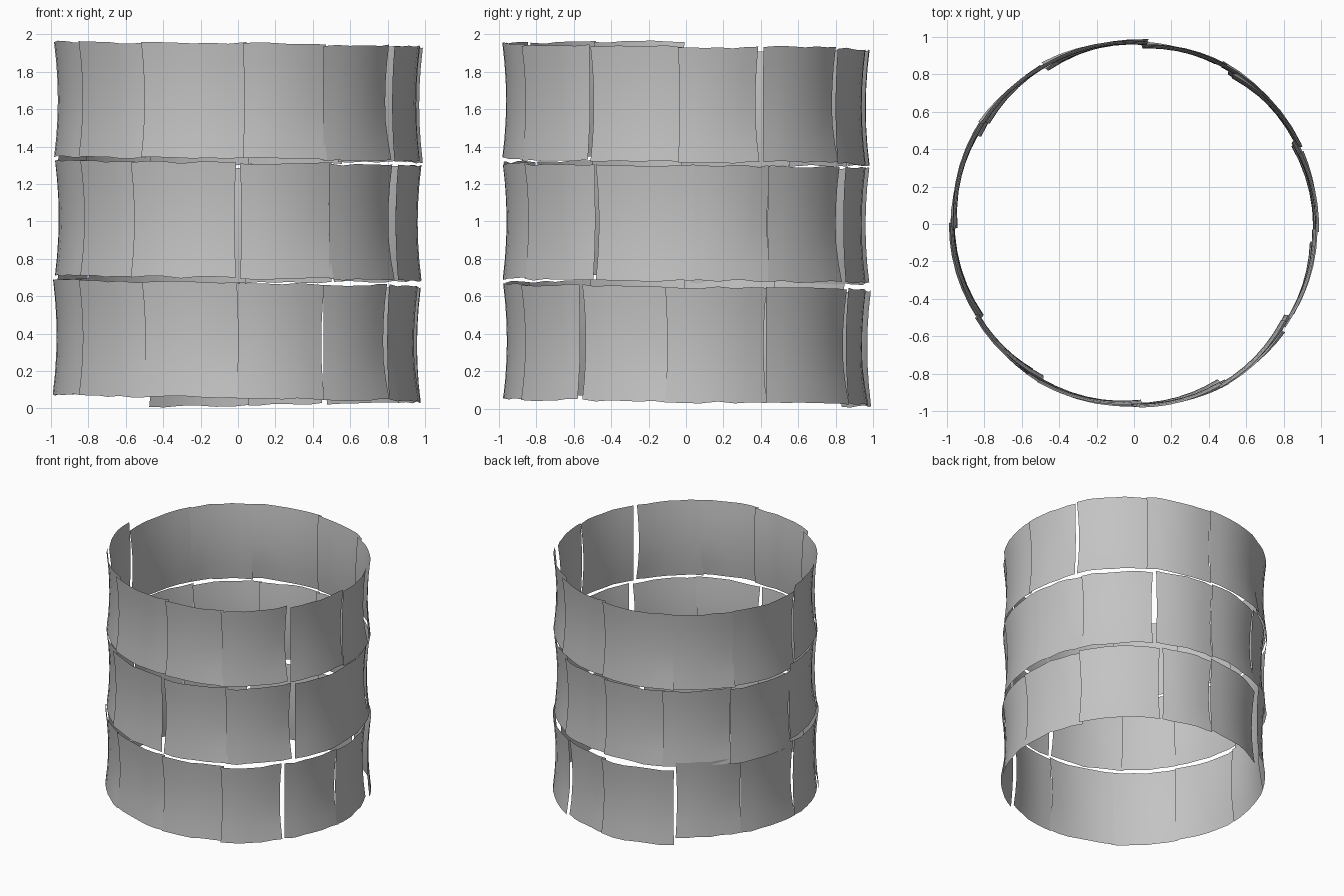
import bpy, bmesh, math, random

if "Cube" in bpy.data.objects:
    bpy.data.objects.remove(bpy.data.objects["Cube"], do_unlink=True)
random.seed(4)

steel = bpy.data.materials.new("grey sheet metal")
steel.use_nodes = True
GREY = (0.55, 0.55, 0.55, 1)
steel.diffuse_color = GREY
steel.node_tree.nodes["Principled BSDF"].inputs["Base Color"].default_value = GREY

COLS, ROWS, THICK, HEIGHT = 6, 6, 0.008, 0.615


def jitter(amount):
    return random.uniform(-amount, amount)


def panel(name, a0, a1, top0, top1, r0, r1, curled):
    """One bent sheet from angle a0 to a1 (degrees), with flared edges and a curled corner."""
    bm = bmesh.new()
    edge_wave = [jitter(0.006) for _ in range(COLS + 1)]
    rows = []
    for j in range(ROWS + 1):
        v = j / ROWS
        flare = 0.02 * (2 * v - 1) ** 2
        row = []
        for i in range(COLS + 1):
            u = i / COLS
            pinch = 0.5 * (1 - (2 * v - 1) ** 2) * (1 - 2 * u)
            ang = math.radians(a0 + (a1 - a0) * u + pinch)
            r = r0 + (r1 - r0) * u + flare + 0.004 * math.sin(math.pi * u)
            if curled:
                r += 0.09 * max(0, u - 0.55) * max(0, 0.35 - v)
            z = top0 + (top1 - top0) * u - HEIGHT * (1 - v) + edge_wave[i]
            row.append(bm.verts.new((r * math.cos(ang), r * math.sin(ang), z)))
        rows.append(row)
    for lo, hi in zip(rows, rows[1:]):
        for i in range(COLS):
            bm.faces.new((lo[i], lo[i + 1], hi[i + 1], hi[i]))
    bmesh.ops.solidify(bm, geom=bm.faces[:], thickness=THICK)
    bmesh.ops.recalc_face_normals(bm, faces=bm.faces[:])
    mesh = bpy.data.meshes.new(name)
    bm.to_mesh(mesh)
    bm.free()
    mesh.materials.append(steel)
    obj = bpy.data.objects.new(name, mesh)
    bpy.context.collection.objects.link(obj)
    bpy.ops.object.select_all(action="DESELECT")
    obj.select_set(True)
    bpy.context.view_layer.objects.active = obj
    bpy.ops.object.shade_smooth_by_angle(angle=math.radians(35))


# Each ring: top edge at its start, drop over one turn, seam angles, seams left open
RINGS = {
    "top": (1.965, 0.06, [181, 210, 239, 272, 298, 328, 358, 384, 416, 446, 479, 506, 541], [5, 7]),
    "middle": (1.325, 0.055, [178, 211, 235, 270, 300, 330, 362, 387, 419, 447, 475, 505, 538], [3, 5, 8]),
    "bottom": (0.7, 0.075, [121, 150, 180, 211, 239, 270, 298, 325, 354, 386, 422, 446, 479], [7, 10]),
}

# Three stacked rings of overlapping panels, each sagging a little around the turn
for ring, (top, drop, seams, gaps) in RINGS.items():
    count = len(seams) - 1
    for k in range(count):
        start = seams[k] + (0.6 if k in gaps else -0.5)
        end = seams[k + 1] + (-0.6 if k + 1 in gaps else 0.7)
        top0 = top - drop * k / count + jitter(0.004)
        top1 = top - drop * (k + 0.8) / count + jitter(0.004)
        panel(f"{ring}_panel_{k + 1}", start, end, top0, top1,
              0.965 + jitter(0.008), 0.95 + jitter(0.012), k % 3 != 2)
